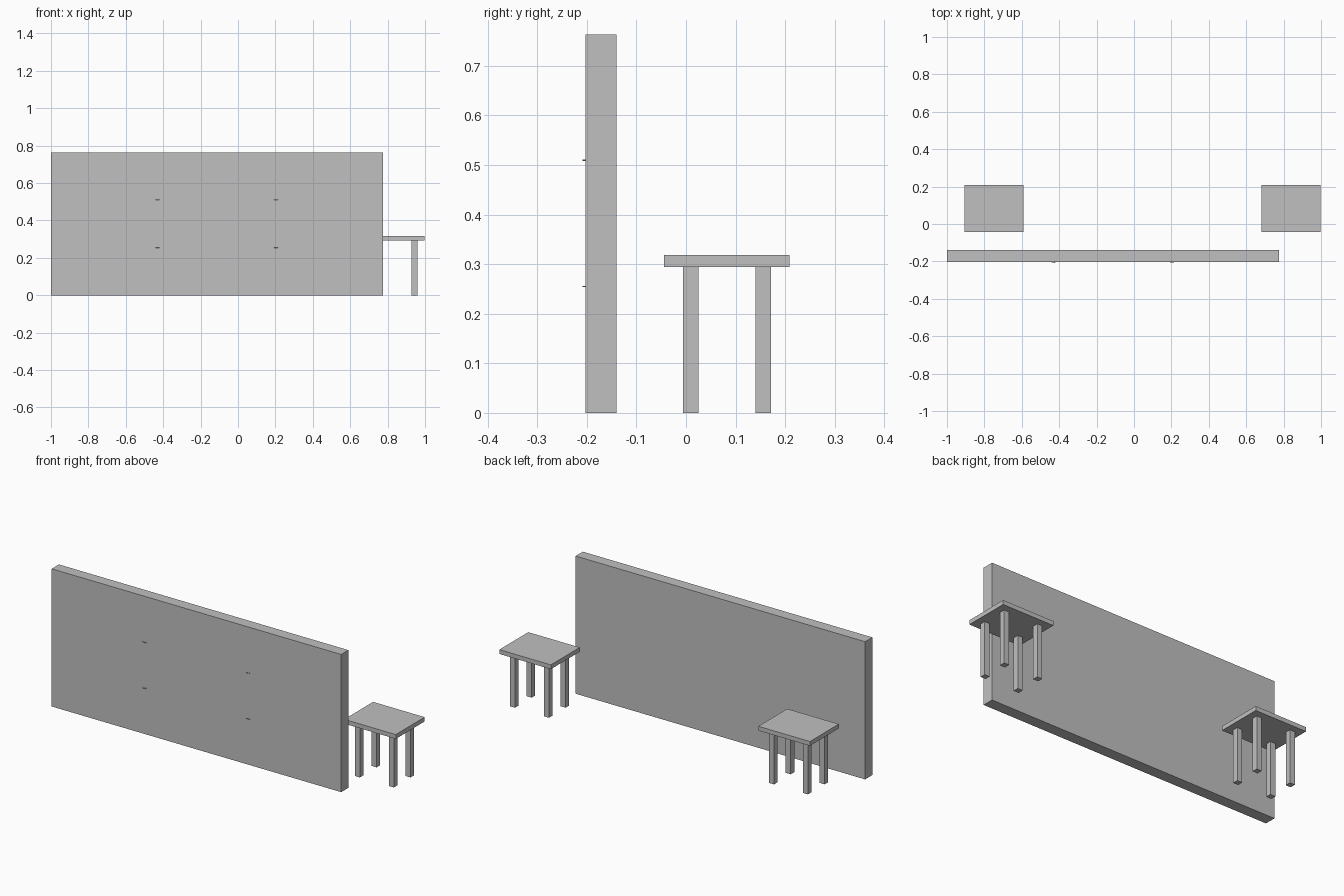
import bpy, math

if "Cube" in bpy.data.objects:
    bpy.data.objects.remove(bpy.data.objects["Cube"])

grey = bpy.data.materials.new("plain_grey")
grey.diffuse_color = (0.53, 0.53, 0.53, 1)
grey.use_nodes = True
grey.node_tree.nodes["Principled BSDF"].inputs["Base Color"].default_value = grey.diffuse_color


def box(name, lo, hi):
    """Box between two opposite corners."""
    bpy.ops.mesh.primitive_cube_add(size=1, location=[(a + b) / 2 for a, b in zip(lo, hi)])
    ob = bpy.context.object
    ob.name = name
    ob.scale = [b - a for a, b in zip(lo, hi)]
    bpy.ops.object.transform_apply(location=False, rotation=False, scale=True)
    ob.data.materials.append(grey)
    return ob


def handle(name, x, z):
    """Small arched pull on the front of the panel."""
    cu = bpy.data.curves.new(name, "CURVE")
    cu.dimensions = "3D"
    cu.bevel_depth = 0.0015
    cu.bevel_resolution = 1
    cu.use_fill_caps = True
    sp = cu.splines.new("POLY")
    n = 8
    sp.points.add(n)
    for i, p in enumerate(sp.points):
        a = math.pi * i / n
        p.co = (x - 0.0105 * math.cos(a), -0.2025 - 0.005 * math.sin(a), z, 1)
    ob = bpy.data.objects.new(name, cu)
    bpy.context.collection.objects.link(ob)
    cu.materials.append(grey)


def table(name, cx):
    """Side table: thin top on four square legs."""
    cy, leg = 0.0825, 0.0155
    box(name + "_top", (cx - 0.158, cy - 0.1265, 0.294), (cx + 0.158, cy + 0.1265, 0.318))
    for sx in (-1, 1):
        for sy in (-1, 1):
            x, y = cx + sx * 0.104, cy + sy * 0.073
            box(name + "_leg", (x - leg, y - leg, 0), (x + leg, y + leg, 0.294))


# Large upright panel
box("panel", (-1, -0.203, 0), (0.775, -0.14, 0.763))

# Four pulls at the thirds of the panel
for hx in (-0.431, 0.203):
    for hz in (0.255, 0.5095):
        handle("handle", hx, hz)

# Two side tables behind the panel
table("left_table", -0.748)
table("right_table", 0.84)
